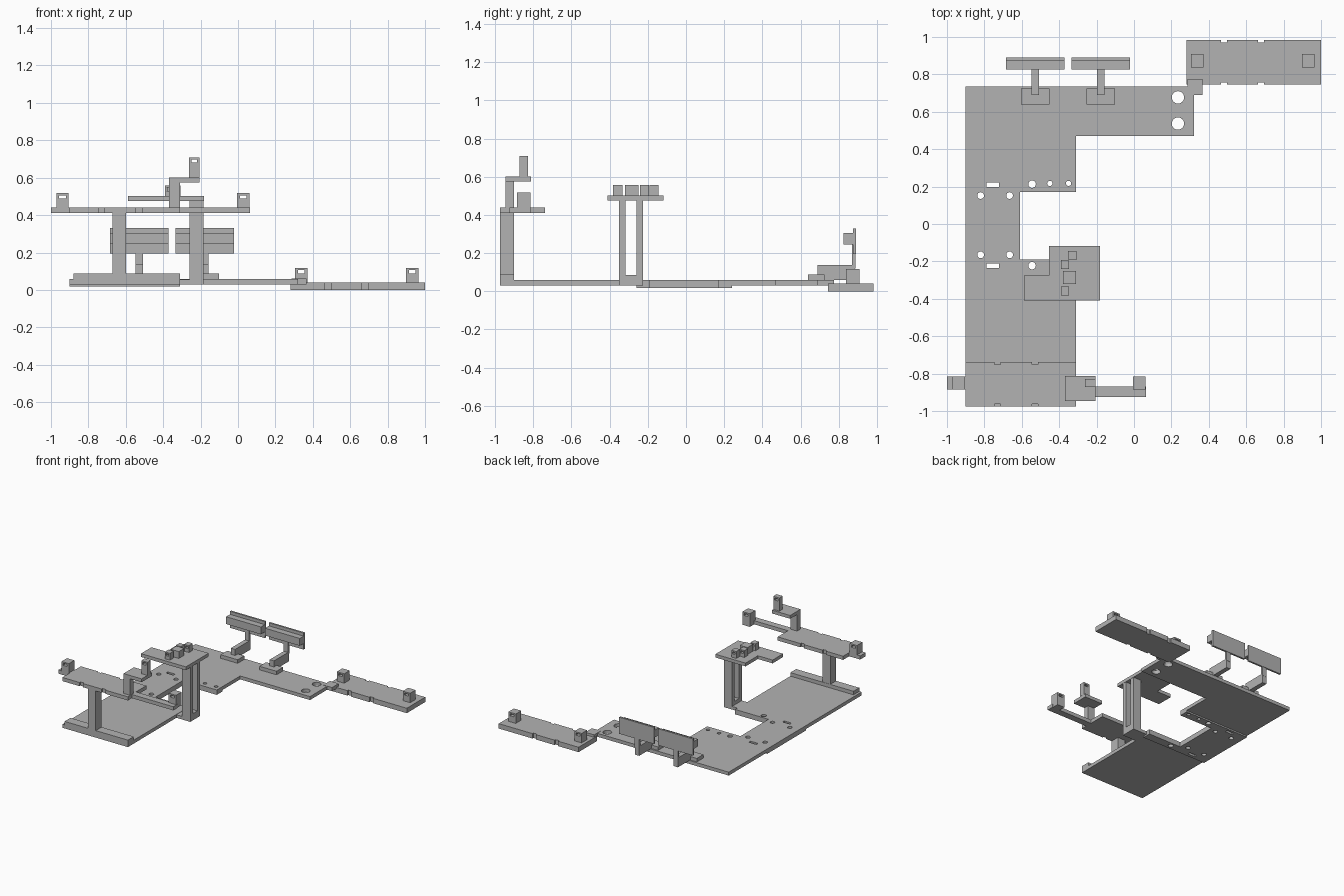
import bpy, bmesh
from mathutils import Matrix

cube = bpy.data.objects.get("Cube")
if cube:
    bpy.data.objects.remove(cube, do_unlink=True)

GREY = (0.45, 0.45, 0.45, 1)
grey = bpy.data.materials.new("plain grey")
grey.use_nodes = True
grey.diffuse_color = GREY
grey.node_tree.nodes["Principled BSDF"].inputs["Base Color"].default_value = GREY


def add_box(bm, x0, x1, y0, y1, z0, z1):
    m = Matrix.Translation(((x0 + x1) / 2, (y0 + y1) / 2, (z0 + z1) / 2))
    bmesh.ops.create_cube(bm, size=1, matrix=m @ Matrix.Diagonal((x1 - x0, y1 - y0, z1 - z0, 1)))


def add_disc(bm, x, y, r):
    bmesh.ops.create_cone(bm, cap_ends=True, segments=24, radius1=r, radius2=r, depth=0.4,
                          matrix=Matrix.Translation((x, y, 0)))


def finish(name, bm):
    bmesh.ops.recalc_face_normals(bm, faces=bm.faces)
    mesh = bpy.data.meshes.new(name)
    bm.to_mesh(mesh)
    bm.free()
    mesh.materials.append(grey)
    ob = bpy.data.objects.new(name, mesh)
    bpy.context.collection.objects.link(ob)
    return ob


def box(name, *dims):
    bm = bmesh.new()
    add_box(bm, *dims)
    return finish(name, bm)


def slab(name, outline, z0, z1):
    bm = bmesh.new()
    face = bm.faces.new([bm.verts.new((x, y, z0)) for x, y in outline])
    up = bmesh.ops.extrude_face_region(bm, geom=[face])["geom"]
    bmesh.ops.translate(bm, vec=(0, 0, z1 - z0),
                        verts=[v for v in up if isinstance(v, bmesh.types.BMVert)])
    return finish(name, bm)


def cut(ob, boxes=(), discs=()):
    bm = bmesh.new()
    for b in boxes:
        add_box(bm, *b)
    for d in discs:
        add_disc(bm, *d)
    cutter = finish("cutter", bm)
    cutter.hide_render = True
    mod = ob.modifiers.new("holes", "BOOLEAN")
    mod.operation, mod.solver, mod.object = "DIFFERENCE", "EXACT", cutter
    bpy.context.view_layer.update()
    mesh = bpy.data.meshes.new_from_object(ob.evaluated_get(bpy.context.evaluated_depsgraph_get()))
    ob.modifiers.clear()
    ob.data = mesh
    bpy.data.objects.remove(cutter, do_unlink=True)


def bracket(name, x, y, z, w=0.066, d=0.07, h=0.077):
    # block with a window through it, shallow grooves above the window on both faces
    ob = box(name, x - w / 2, x + w / 2, y - d / 2, y + d / 2, z, z + h)
    a = w * 0.27
    cut(ob, [(x - a, x + a, y - d, y + d, z + h - 0.028, z + h - 0.011)])


def notches(xs, y0, y1, z0, z1):
    return [(x - 0.016, x + 0.016, y - 0.012, y + 0.012, z0, z1) for x in xs for y in (y0, y1)]


# Base plate, with a bay on one side and a wing at the back
base = slab("base_plate", [(-0.9, -0.975), (-0.31, -0.975), (-0.31, -0.19), (-0.61, -0.19),
                           (-0.61, 0.17), (-0.31, 0.17), (-0.31, 0.47), (0.32, 0.47),
                           (0.32, 0.735), (-0.9, 0.735)], 0.03, 0.058)
under = slab("joining_plate", [(-0.9, -0.26), (-0.31, -0.26), (-0.31, -0.19), (-0.61, -0.19),
                               (-0.61, 0.17), (-0.31, 0.17), (-0.31, 0.24), (-0.9, 0.24)], 0.018, 0.03)
slots = [(-0.788, -0.722, y - 0.011, y + 0.011, -0.1, 0.2) for y in (0.21, -0.223)]
small = [(x, y, 0.018) for x in (-0.82, -0.665) for y in (0.152, -0.165)]
small += [(-0.545, 0.213, 0.02), (-0.545, -0.223, 0.02), (-0.45, 0.217, 0.014), (-0.35, 0.217, 0.014)]
cut(base, slots, small + [(0.235, 0.677, 0.033), (0.235, 0.537, 0.033)])
cut(under, slots, small)

# Side shelf at the back, joined by a corner block
shelf = box("side_shelf", 0.28, 1.0, 0.745, 0.983, 0, 0.04)
cut(shelf, notches((0.48, 0.68), 0.745, 0.983, -0.1, 0.2))
box("corner_block", 0.285, 0.365, 0.69, 0.775, 0.03, 0.06)
for side, x in (("right", 0.338), ("left", 0.932)):
    bracket("shelf_bracket_" + side, x, 0.873, 0.04)

# Back panels on bent arms
for side, x in (("right", -0.528), ("left", -0.178)):
    box("panel_foot_" + side, x - 0.077, x + 0.077, 0.64, 0.725, 0.058, 0.087)
    box("panel_arm_" + side, x - 0.019, x + 0.019, 0.69, 0.885, 0.06, 0.137)
    box("panel_stem_" + side, x - 0.019, x + 0.019, 0.87, 0.887, 0.12, 0.25)
    box("panel_" + side, x - 0.157, x + 0.157, 0.875, 0.89, 0.195, 0.33)
    box("panel_ledge_" + side, x - 0.157, x + 0.157, 0.825, 0.875, 0.245, 0.305)

# Front bridge on a single column
box("bridge_rail", -0.88, -0.31, -0.975, -0.9, 0.058, 0.087)
box("bridge_column", -0.67, -0.6, -0.975, -0.902, 0.087, 0.41)
bridge = box("bridge_bed", -0.9, -0.31, -0.975, -0.738, 0.41, 0.44)
cut(bridge, notches((-0.73, -0.53), -0.975, -0.738, 0.3, 0.5))
box("bridge_arm_right", -1.0, -0.9, -0.885, -0.815, 0.41, 0.44)
box("bridge_arm_left", -0.31, 0.065, -0.925, -0.87, 0.41, 0.44)
box("bridge_arm_pad", -0.005, 0.061, -0.885, -0.815, 0.41, 0.44)
bracket("bridge_bracket_right", -0.938, -0.85, 0.44)
bracket("bridge_bracket_left", 0.028, -0.85, 0.44)

# Raised tower at the end of the bridge
box("tower_riser", -0.37, -0.31, -0.945, -0.902, 0.435, 0.575)
box("tower_shelf", -0.37, -0.207, -0.945, -0.812, 0.575, 0.602)
bracket("tower", -0.234, -0.85, 0.602, 0.055, 0.043, 0.107)

# Raised platform on a twin-leg post
box("post_foot", -0.31, -0.185, -0.35, -0.225, 0.03, 0.055)
box("post_bar", -0.258, -0.185, -0.32, -0.255, 0.03, 0.085)
for part, y in (("front", -0.333), ("back", -0.242)):
    box("post_leg_" + part, -0.258, -0.185, y - 0.017, y + 0.017, 0.03, 0.475)
slab("platform", [(-0.588, -0.41), (-0.183, -0.41), (-0.183, -0.117), (-0.455, -0.117),
                  (-0.455, -0.275), (-0.588, -0.275)], 0.475, 0.502)
box("platform_block", -0.38, -0.31, -0.32, -0.25, 0.502, 0.558)
for i, (x, y) in enumerate([(-0.369, -0.358), (-0.369, -0.217), (-0.33, -0.168)]):
    bracket("platform_bracket_%d" % (i + 1), x, y, 0.502, 0.045, 0.048, 0.056)
